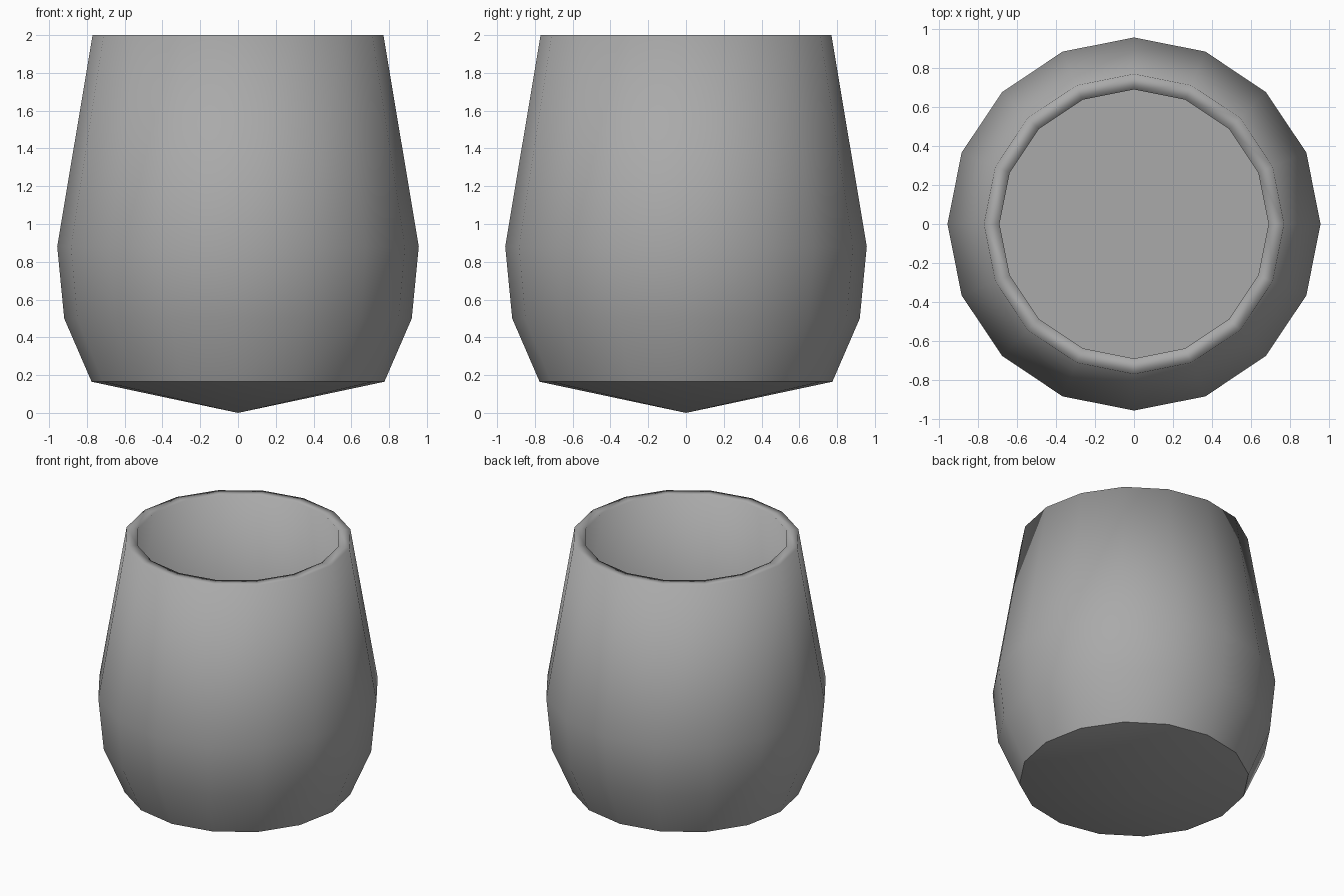
import bpy
import bmesh
from math import cos, sin, pi

cube = bpy.data.objects.get("Cube")
if cube:
    bpy.data.objects.remove(cube, do_unlink=True)

SIDES = 16

# Single grey material
grey = bpy.data.materials.new("plain_grey")
grey.use_nodes = True
colour = (0.4, 0.4, 0.4, 1)
grey.diffuse_color = colour
grey.node_tree.nodes["Principled BSDF"].inputs["Base Color"].default_value = colour

# Radius and height: outer wall upward, over the rim, inner wall down to the floor
profile = [(0.775, 0.165), (0.92, 0.50), (0.957, 0.88), (0.77, 2.0),
           (0.69, 2.0), (0.87, 0.88), (0.84, 0.53), (0.71, 0.24)]

bm = bmesh.new()
rings = [[bm.verts.new((r * cos(2 * pi * i / SIDES), r * sin(2 * pi * i / SIDES), z))
          for i in range(SIDES)] for r, z in profile]

# Walls and rim
for low, high in zip(rings, rings[1:]):
    for i in range(SIDES):
        j = (i + 1) % SIDES
        bm.faces.new((low[i], low[j], high[j], high[i]))

# Pointed underside and flat inner floor
tip = bm.verts.new((0, 0, 0))
for i in range(SIDES):
    bm.faces.new((tip, rings[0][(i + 1) % SIDES], rings[0][i]))
bm.faces.new(rings[-1])

# Smooth all over, with creases around the underside and the floor
for face in bm.faces:
    face.smooth = True
for ring in (rings[0], rings[-1]):
    for i in range(SIDES):
        bm.edges.get((ring[i], ring[(i + 1) % SIDES])).smooth = False

mesh = bpy.data.meshes.new("cup")
bm.to_mesh(mesh)
bm.free()
mesh.materials.append(grey)
cup = bpy.data.objects.new("cup", mesh)
bpy.context.scene.collection.objects.link(cup)
